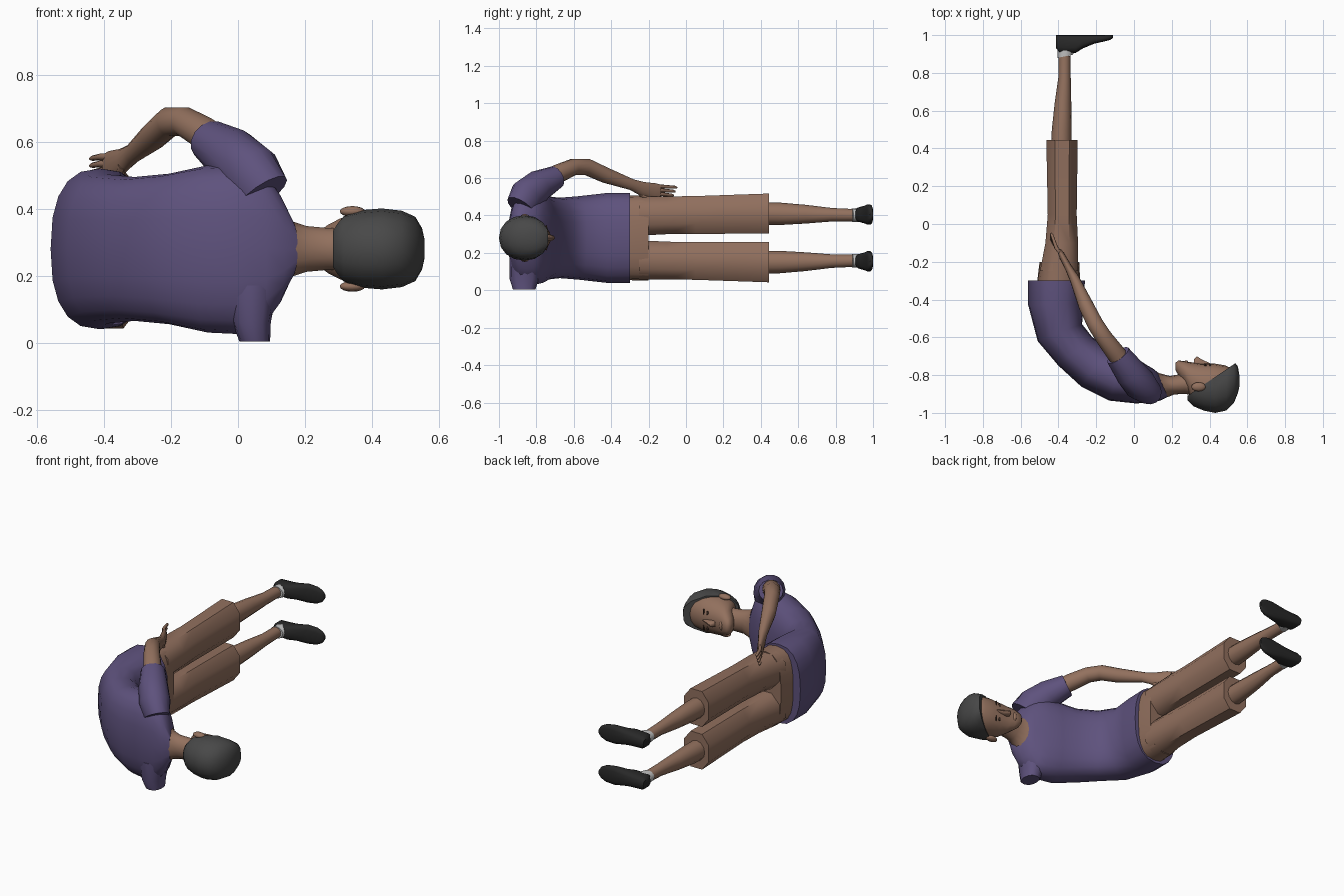
import bpy, bmesh, math
from mathutils import Vector as V

MID = 0.28  # height of the body's mirror plane (the figure lies on its side)


def mat(name, r, g, b):
    m = bpy.data.materials.new(name)
    m.diffuse_color = (r, g, b, 1)
    return m


SKIN = mat("skin brown", 0.292, 0.165, 0.112)
TROUSER = mat("trouser brown", 0.283, 0.160, 0.111)
SHIRT = mat("shirt purple", 0.112, 0.084, 0.205)
HAIR = mat("hair grey", 0.065, 0.065, 0.065)
SHOE = mat("shoe black", 0.021, 0.021, 0.021)
SOCK = mat("sock grey", 0.52, 0.52, 0.52)
EYE = mat("eye dark", 0.04, 0.022, 0.015)


def power(t, n):
    return math.copysign(abs(t) ** (2 / n), t)


def loft(name, rings, material, n=2, seg=16, turn=0.0, cut=None, angle=50):
    """Skin a row of rings; each ring is (centre, half axis u, half axis v)."""
    bm = bmesh.new()
    rows = []
    for c, u, v in rings:
        row = []
        for i in range(seg):
            a = 2 * math.pi * (i + turn) / seg
            row.append(bm.verts.new(V(c) + V(u) * power(math.cos(a), n) + V(v) * power(math.sin(a), n)))
        rows.append(row)
    for p, q in zip(rows, rows[1:]):
        for i in range(seg):
            j = (i + 1) % seg
            bm.faces.new((p[i], p[j], q[j], q[i]))
    bm.faces.new(rows[0])
    bm.faces.new(rows[-1])
    bmesh.ops.recalc_face_normals(bm, faces=bm.faces[:])
    if cut:
        bmesh.ops.bisect_plane(bm, geom=bm.verts[:] + bm.edges[:] + bm.faces[:],
                               plane_co=cut[0], plane_no=cut[1], clear_inner=True)
        bmesh.ops.holes_fill(bm, edges=[e for e in bm.edges if e.is_boundary])
    me = bpy.data.meshes.new(name)
    bm.to_mesh(me)
    bm.free()
    me.materials.append(material)
    ob = bpy.data.objects.new(name, me)
    bpy.context.collection.objects.link(ob)
    bpy.ops.object.select_all(action='DESELECT')
    ob.select_set(True)
    bpy.context.view_layer.objects.active = ob
    bpy.ops.object.shade_smooth_by_angle(angle=math.radians(angle))
    return ob


def slab(bx, by, fx, fy, hz, zc=MID):
    """Ring spanning from a back point to a front point, hz = half size in z."""
    b, f = V((bx, by, zc)), V((fx, fy, zc))
    return (b + f) / 2, (f - b) / 2, V((0, 0, hz))


def limb(points):
    """Rings along a path of (x, y, z, side radius, vertical radius)."""
    ps = [V(p[:3]) for p in points]
    out = []
    for i, p in enumerate(points):
        d = (ps[min(i + 1, len(ps) - 1)] - ps[max(i - 1, 0)]).normalized()
        u = d.cross(V((0, 0, 1))).normalized()
        out.append((ps[i], u * p[3], u.cross(d) * p[4]))
    return out


def blob(name, c, r, material, seg=12):
    rings = []
    for k in range(9):
        t = math.pi * (0.03 + 0.94 * k / 8)
        s = math.sin(t)
        rings.append(((c[0] - r[0] * math.cos(t), c[1], c[2]), (0, r[1] * s, 0), (0, 0, r[2] * s)))
    return loft(name, rings, material, seg=seg)


# Shirt body, curling from the hips to the collar
loft("shirt_body", [
    slab(-.56, -.30, -.26, -.30, .24), slab(-.56, -.43, -.265, -.42, .24),
    slab(-.51, -.62, -.275, -.53, .223), slab(-.40, -.75, -.22, -.60, .215),
    slab(-.28, -.86, -.13, -.66, .225), slab(-.13, -.935, -.05, -.69, .25),
    slab(.01, -.95, .02, -.715, .255), slab(.085, -.945, .065, -.745, .235),
    slab(.14, -.935, .10, -.765, .165), slab(.178, -.915, .125, -.785, .088)],
    SHIRT, n=2.5, seg=20)

# Upper sleeve and the short tucked lower sleeve
loft("upper_sleeve", limb([
    (.07, -.88, .44, .07, .10), (.035, -.85, .505, .088, .098), (-.02, -.785, .56, .082, .085),
    (-.085, -.695, .605, .068, .062)]), SHIRT, seg=14)
loft("lower_sleeve", [
    ((.04, -.86, .17), (.08, 0, 0), (0, .085, 0)), ((.04, -.865, .06), (.058, 0, 0), (0, .078, 0)),
    ((.05, -.865, .004), (.046, 0, 0), (0, .06, 0))], SHIRT, n=2.4, seg=12)

# Bare arm and hand resting on the hip
loft("arm", limb([
    (-.04, -.76, .585, .05, .05), (-.10, -.68, .625, .05, .05), (-.16, -.60, .66, .045, .045),
    (-.205, -.53, .66, .043, .045), (-.255, -.43, .615, .04, .042), (-.315, -.29, .565, .026, .03),
    (-.345, -.235, .543, .02, .038), (-.38, -.17, .528, .017, .046),
    (-.395, -.14, .524, .012, .042)]), SKIN, seg=14)
for k in range(4):
    z = .492 + .021 * k
    tip = -.10 + .009 * k
    loft("finger", limb([
        (-.385, -.16, z, .010, .011), (-.412, -.125, z, .010, .010),
        (-.435, tip + .015, z - .004, .008, .008), (-.442, tip + .025, z - .006, .004, .004)]),
        SKIN, seg=8)
loft("thumb", limb([
    (-.345, -.25, .53, .014, .018), (-.355, -.215, .495, .013, .014),
    (-.362, -.18, .478, .010, .010), (-.366, -.16, .472, .005, .005)]), SKIN, seg=8)

# Trouser seat
loft("trouser_seat", [
    slab(-.535, -.42, -.29, -.42, .225), slab(-.512, -.30, -.285, -.30, .226),
    slab(-.50, -.20, -.29, -.20, .228)], TROUSER, n=2.8, seg=20)

# Both legs, mirrored about the middle plane
for s, side in ((1, "upper"), (-1, "lower")):
    def z(d):
        return MID + s * d
    loft(side + "_trouser_leg", [
        slab(-.505, -.25, -.288, -.25, .112, z(.117)), slab(-.475, -.10, -.29, -.10, .108, z(.121)),
        slab(-.462, .05, -.298, .05, .108, z(.123)), slab(-.47, .445, -.292, .445, .115, z(.130))],
        TROUSER, n=2.3, seg=8, turn=.5, angle=50)
    loft(side + "_shin", [
        slab(-.44, .40, -.33, .40, .060, z(.13)), slab(-.435, .50, -.33, .50, .060, z(.129)),
        slab(-.42, .64, -.332, .64, .050, z(.127)), slab(-.40, .78, -.335, .78, .036, z(.124)),
        slab(-.40, .89, -.335, .89, .033, z(.122))], SKIN, seg=12)
    loft(side + "_sock", [
        slab(-.404, .88, -.325, .895, .036, z(.122)), slab(-.405, .94, -.30, .94, .037, z(.123))],
        SOCK, seg=12)
    loft(side + "_shoe", [
        slab(x, 1.0, x, y, h, z(.125)) for x, y, h in (
            (-.412, .93, .024), (-.395, .908, .038), (-.31, .905, .043), (-.27, .93, .047),
            (-.21, .955, .055), (-.155, .967, .050), (-.125, .975, .035), (-.112, .985, .016))],
        SHOE, n=3, seg=14)

# Neck, with a wider base filling the collar
loft("neck", [
    slab(.15, -.925, .09, -.768, .13), slab(.182, -.915, .135, -.79, .084),
    slab(.215, -.902, .19, -.805, .070), slab(.27, -.90, .27, -.79, .064),
    slab(.34, -.91, .34, -.79, .066)], SKIN, seg=14)

# Head, facing +y with its crown toward +x
loft("head", [
    slab(x, b, x, f, h) for x, b, f, h in (
        (.22, -.775, -.735, .024), (.235, -.80, -.722, .048), (.27, -.85, -.727, .074),
        (.305, -.93, -.732, .092), (.35, -.965, -.738, .106), (.42, -.985, -.738, .112),
        (.48, -.975, -.748, .106), (.52, -.93, -.765, .085), (.543, -.88, -.80, .04))],
    SKIN, n=2.2, seg=18)
loft("hair", [
    slab(x, b, x, f, h) for x, b, f, h in (
        (.284, -.935, -.82, .065), (.315, -.965, -.75, .102), (.37, -.988, -.735, .116),
        (.43, -1.0, -.728, .121), (.49, -.987, -.727, .114), (.53, -.945, -.728, .096),
        (.55, -.895, -.755, .062), (.558, -.86, -.80, .026))],
    HAIR, n=2.1, seg=16, cut=((.54, -.735, MID), (.17, -.25, 0)))
loft("nose", [
    slab(x, -.77, x, f, h) for x, f, h in (
        (.405, -.738, .009), (.36, -.718, .013), (.333, -.70, .018), (.318, -.716, .014))],
    SKIN, seg=10)
blob("lips", (.277, -.734, MID), (.011, .012, .028), SKIN)

# Ears, eyes and brows on both sides
for s in (1, -1):
    blob("ear", (.342, -.862, MID + s * .112), (.038, .024, .016), SKIN)
    blob("eye", (.378, -.748, MID + s * .044), (.007, .006, .015), EYE)
    blob("brow", (.403, -.747, MID + s * .046), (.004, .006, .022), EYE)
